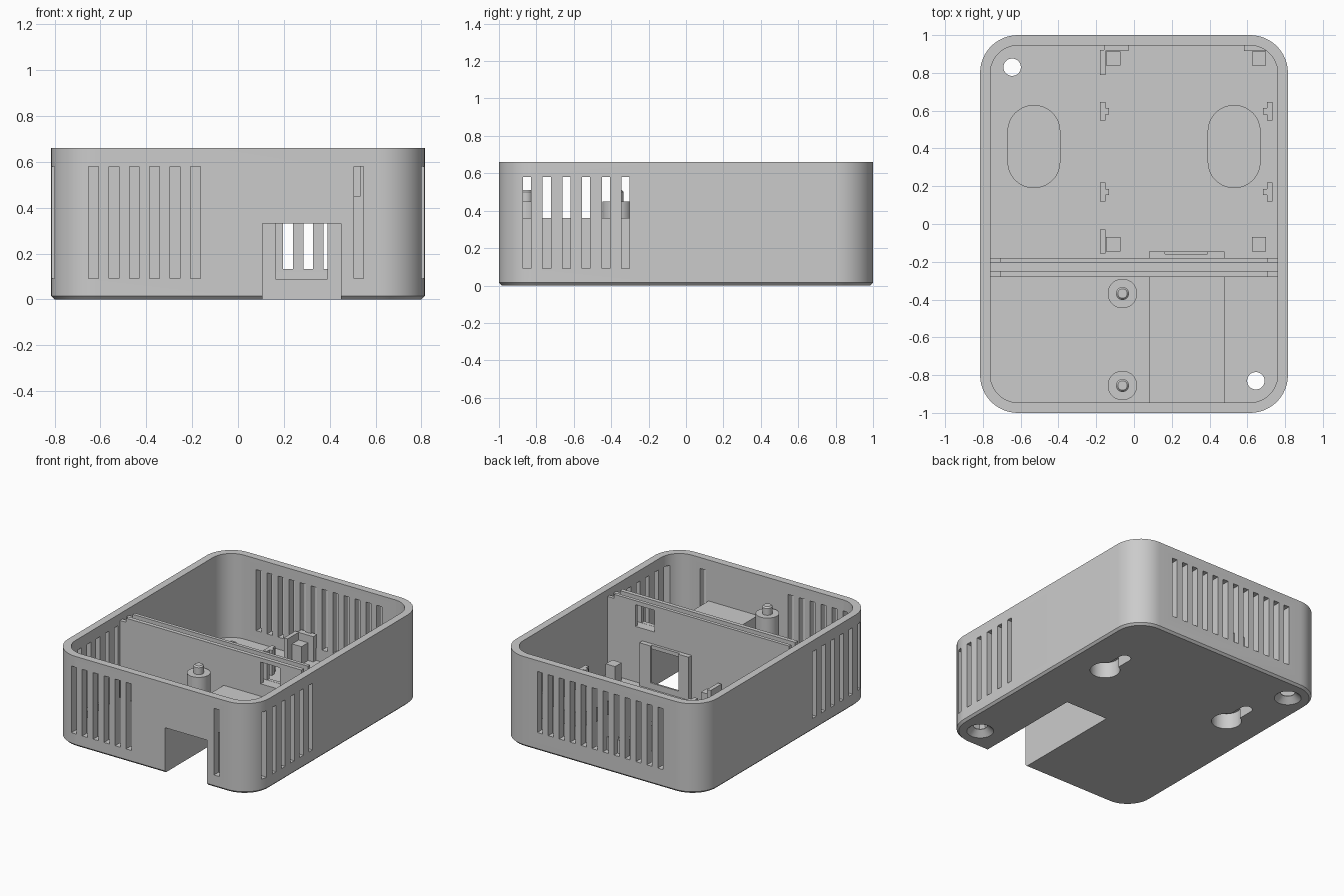
import bpy, bmesh, math
from mathutils import Matrix, Vector

cube = bpy.data.objects.get("Cube")
if cube:
    bpy.data.objects.remove(cube, do_unlink=True)

grey = bpy.data.materials.new("plain grey")
grey.use_nodes = True
grey.diffuse_color = (0.6, 0.6, 0.6, 1)
grey.node_tree.nodes["Principled BSDF"].inputs["Base Color"].default_value = (0.6, 0.6, 0.6, 1)

HX, HY, TOP, FLOOR, WALL = 0.815, 1.0, 0.66, 0.045, 0.054
BASE = 0.02  # parts on the floor start inside it


def add_box(bm, x0, x1, y0, y1, z0, z1):
    centre = Vector((x0 + x1, y0 + y1, z0 + z1)) / 2
    size = Matrix.Diagonal((x1 - x0, y1 - y0, z1 - z0, 1))
    bmesh.ops.create_cube(bm, size=1, matrix=Matrix.Translation(centre) @ size)


def ring(bm, hx, hy, r, z, cx=0, cy=0, steps=12):
    """Rounded rectangle loop of vertices."""
    verts = []
    for q, (sx, sy) in enumerate([(1, 1), (-1, 1), (-1, -1), (1, -1)]):
        for i in range(steps + 1):
            a = math.pi / 2 * (q + i / steps)
            verts.append(bm.verts.new((cx + sx * (hx - r) + r * math.cos(a),
                                       cy + sy * (hy - r) + r * math.sin(a), z)))
    return verts


def loft(bm, rings):
    """Closed solid through a list of loops."""
    for a, b in zip(rings, rings[1:]):
        for i in range(len(a)):
            j = (i + 1) % len(a)
            bm.faces.new((a[i], a[j], b[j], b[i]))
    bm.faces.new(rings[0][::-1])
    bm.faces.new(rings[-1])


def finish(name, bm):
    bmesh.ops.remove_doubles(bm, verts=bm.verts, dist=1e-5)
    bmesh.ops.recalc_face_normals(bm, faces=bm.faces)
    mesh = bpy.data.meshes.new(name)
    bm.to_mesh(mesh)
    bm.free()
    mesh.materials.append(grey)
    obj = bpy.data.objects.new(name, mesh)
    bpy.context.collection.objects.link(obj)
    return obj


def boxes(name, *bounds):
    bm = bmesh.new()
    for b in bounds:
        add_box(bm, *b)
    return finish(name, bm)


def activate(obj):
    bpy.ops.object.select_all(action='DESELECT')
    obj.select_set(True)
    bpy.context.view_layer.objects.active = obj


def cut(obj, *cutters):
    activate(obj)
    for c in cutters:
        mod = obj.modifiers.new("cut", 'BOOLEAN')
        mod.operation, mod.solver, mod.object = 'DIFFERENCE', 'EXACT', c
        bpy.ops.object.modifier_apply(modifier=mod.name)


def smooth(obj):
    activate(obj)
    bpy.ops.object.shade_smooth_by_angle(angle=math.radians(30))


# Open tray with a chamfered base
bm = bmesh.new()
loft(bm, [ring(bm, HX - 0.015, HY - 0.015, 0.185, 0),
          ring(bm, HX, HY, 0.2, 0.015),
          ring(bm, HX, HY, 0.2, TOP),
          ring(bm, HX - WALL, HY - WALL, 0.15, TOP),
          ring(bm, HX - WALL, HY - WALL, 0.15, FLOOR)])
tray = finish("tray", bm)

# Ventilation slots in all four walls, shorter at the back
PITCH, HALF, Z0, Z1 = 0.0888, 0.0215, 0.092, 0.58
front = [-0.63 + PITCH * i for i in range(6)] + [0.527]
back = [-0.493 + PITCH * i for i in range(12)]
slots = [(x - HALF, x + HALF, -1.1, -0.9, Z0, Z1) for x in front]
slots += [(x - HALF, x + HALF, 0.9, 1.1, 0.133, Z1) for x in back]
for i in range(6):
    y = -0.85 + 0.1055 * i
    slots += [(0.7, 0.9, y - HALF, y + HALF, Z0, Z1),
              (-0.9, -0.7, y - HALF, y + HALF, Z0, Z1)]
slot_cutter = boxes("slot_cutter", *slots)

# Cable notch, window at its end, and relief hole cutters
notch_cutter = boxes("notch_cutter", (0.107, 0.45, -1.1, -0.159, -0.1, 0.332))
window_cutter = boxes("window_cutter", (0.163, 0.39, -0.16, -0.1, 0.09, 0.5))
relief_cutter = boxes("relief_cutter", (0.38, 0.535, -0.4, -0.1, 0.451, 0.61))

# Countersunk corner screw holes
bm = bmesh.new()
for s in (1, -1):
    x, y = s * 0.645, s * -0.83
    loft(bm, [ring(bm, r, r, r * 0.999, z, x, y)
              for r, z in ((0.1, -0.01), (0.09, 0), (0.046, 0.04), (0.046, 0.2))])
screw_cutter = finish("screw_cutter", bm)

# Keyhole pockets for wall hanging: round entry, then narrow slot
for name, hx, hy, y, top in (("entry_cutter", 0.1, 0.1, 0.33, 0.115),
                             ("groove_cutter", 0.042, 0.12, 0.455, 0.11)):
    bm = bmesh.new()
    for s in (1, -1):
        loft(bm, [ring(bm, hx, hy, hx * 0.999, z, s * 0.53, y) for z in (-0.1, top)])
    finish(name, bm)
keyhole_cutters = [bpy.data.objects[n] for n in ("entry_cutter", "groove_cutter")]

cut(tray, slot_cutter, notch_cutter, screw_cutter, *keyhole_cutters)
smooth(tray)

# Raised housings over the keyholes
for side, s in (("left", 1), ("right", -1)):
    bm = bmesh.new()
    loft(bm, [ring(bm, 0.14, 0.22, 0.1395, z, s * 0.53, 0.41) for z in (BASE, 0.145)])
    housing = finish(side + "_keyhole_housing", bm)
    cut(housing, *keyhole_cutters)
    smooth(housing)

# Cover over the cable notch, ending in an open window behind the divider
cover = boxes("notch_cover", (0.08, 0.48, -0.97, -0.145, BASE, 0.36))
cut(cover, notch_cutter, window_cutter)

# Divider: two thin walls with a deep groove between them, lower at both ends
bm = bmesh.new()
profile = [(-0.28, BASE), (-0.18, BASE), (-0.18, 0.64), (-0.205, 0.64),
           (-0.205, 0.45), (-0.25, 0.45), (-0.25, 0.64), (-0.28, 0.64)]
face = bm.faces.new([bm.verts.new((-0.78, y, z)) for y, z in profile])
ext = bmesh.ops.extrude_face_region(bm, geom=[face])
bmesh.ops.translate(bm, vec=(1.56, 0, 0),
                    verts=[g for g in ext["geom"] if isinstance(g, bmesh.types.BMVert)])
divider = finish("divider", bm)
end_cutter = boxes("end_cutter", (0.71, 0.9, -0.4, -0.1, 0.61, 0.8),
                   (-0.9, -0.71, -0.4, -0.1, 0.61, 0.8))
cut(divider, notch_cutter, relief_cutter, end_cutter)

# Standoffs with chamfered pins
for name, y in (("front", -0.855), ("rear", -0.368)):
    bm = bmesh.new()
    steps = ((0.078, BASE), (0.078, 0.45), (0.034, 0.45), (0.034, 0.5), (0.025, 0.51))
    loft(bm, [ring(bm, r, r, r * 0.999, z, -0.061, y, 8) for r, z in steps])
    smooth(finish(name + "_standoff", bm))

# Square corner rests for the circuit board
for fb, y in (("rear", 0.876), ("front", -0.108)):
    for side, x in (("left", 0.662), ("right", -0.11)):
        boxes(fb + "_" + side + "_board_rest",
              (x - 0.038, x + 0.038, y - 0.038, y + 0.038, BASE, 0.175))

# Upright board clips, the middle ones with a nub facing the board
CLIP = 0.23
for name, y0, y1 in (("rear", 0.79, 0.92), ("front", -0.155, -0.03)):
    boxes(name + "_right_clip", (-0.18, -0.15, y0, y1, BASE, CLIP))
for name, y in (("upper", 0.597), ("lower", 0.17)):
    boxes(name + "_right_clip", (-0.18, -0.15, y - 0.05, y + 0.05, BASE, CLIP),
          (-0.155, -0.133, y - 0.016, y + 0.016, BASE, CLIP))
    boxes(name + "_left_clip", (0.703, 0.733, y - 0.05, y + 0.05, BASE, CLIP),
          (0.684, 0.708, y - 0.016, y + 0.016, BASE, CLIP))
for name, x0, x1 in (("right", -0.16, -0.03), ("left", 0.583, 0.705)):
    boxes(name + "_back_clip", (x0, x1, 0.915, 0.96, BASE, CLIP))

# Cutters are no longer needed
for obj in [o for o in bpy.data.objects if o.name.endswith("_cutter")]:
    bpy.data.objects.remove(obj, do_unlink=True)
